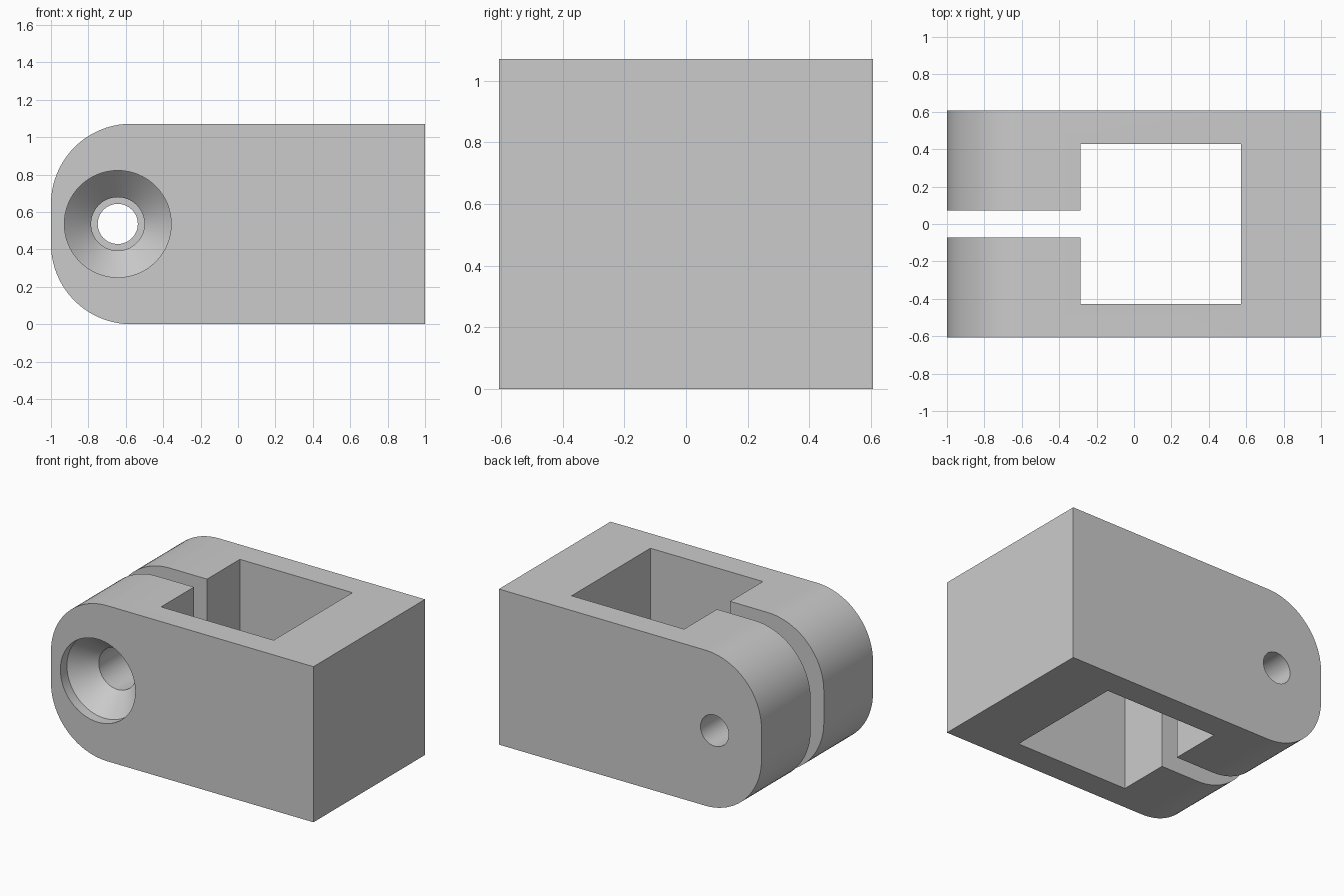
import bpy, bmesh, math
from mathutils import Matrix, Vector

cube = bpy.data.objects.get("Cube")
if cube:
    bpy.data.objects.remove(cube, do_unlink=True)

U = 1 / 28                                  # design unit: the block is 56 units long
LENGTH, WIDTH, HEIGHT, FILLET = 56, 34, 30, 12
SCREW_X, SCREW_Z = -18, HEIGHT / 2

grey = bpy.data.materials.new("light_grey")
grey.use_nodes = True
colour = (0.6, 0.6, 0.6, 1)
grey.diffuse_color = colour
grey.node_tree.nodes["Principled BSDF"].inputs["Base Color"].default_value = colour


def make_object(name, bm):
    bmesh.ops.recalc_face_normals(bm, faces=bm.faces)
    bmesh.ops.scale(bm, vec=(U, U, U), verts=bm.verts)
    mesh = bpy.data.meshes.new(name)
    bm.to_mesh(mesh)
    bm.free()
    mesh.materials.append(grey)
    obj = bpy.data.objects.new(name, mesh)
    bpy.context.collection.objects.link(obj)
    return obj


def box(name, x0, x1, y0, y1, z0, z1):
    bm = bmesh.new()
    bmesh.ops.create_cube(bm, size=1)
    bmesh.ops.scale(bm, vec=(x1 - x0, y1 - y0, z1 - z0), verts=bm.verts)
    bmesh.ops.translate(bm, vec=((x0 + x1) / 2, (y0 + y1) / 2, (z0 + z1) / 2), verts=bm.verts)
    return make_object(name, bm)


def clamp_block(steps=20):
    """Side outline with two rounded corners, extruded across the width."""
    left, right = -LENGTH / 2, LENGTH / 2
    outline = [(right, 0), (right, HEIGHT)]
    for cz, start in ((HEIGHT - FILLET, 90), (FILLET, 180)):
        for i in range(steps + 1):
            a = math.radians(start + 90 * i / steps)
            outline.append((left + FILLET + FILLET * math.cos(a), cz + FILLET * math.sin(a)))
    bm = bmesh.new()
    side = bm.faces.new([bm.verts.new((x, -WIDTH / 2, z)) for x, z in outline])
    ext = bmesh.ops.extrude_face_region(bm, geom=[side])
    moved = [g for g in ext["geom"] if isinstance(g, bmesh.types.BMVert)]
    bmesh.ops.translate(bm, vec=(0, WIDTH, 0), verts=moved)
    return make_object("clamp_block", bm)


def screw_cutter(segments=64):
    """Countersink, clearance hole and narrower rear hole as one turned profile."""
    front, back = -WIDTH / 2, WIDTH / 2
    profile = [(0, front - 1), (8, front - 1), (8, front + 2), (4, front + 6),
               (4, 0), (3, 0), (3, back + 1), (0, back + 1)]
    bm = bmesh.new()
    verts = [bm.verts.new((r, y, 0)) for r, y in profile]
    edges = [bm.edges.new(pair) for pair in zip(verts, verts[1:])]
    bmesh.ops.spin(bm, geom=verts + edges, cent=(0, 0, 0), axis=(0, 1, 0),
                   angle=2 * math.pi, steps=segments)
    bmesh.ops.remove_doubles(bm, verts=bm.verts, dist=0.001)
    bmesh.ops.translate(bm, vec=(SCREW_X, 0, SCREW_Z), verts=bm.verts)
    return make_object("screw_cutter", bm)


block = clamp_block()
cutters = [
    box("pocket_cutter", -8, 16, -12, 12, -2, HEIGHT + 2),    # square opening
    box("slot_cutter", -LENGTH / 2 - 2, -4, -2, 2, -2, HEIGHT + 2),  # clamping gap
    screw_cutter(),
]

# Cut the openings, then discard the cutters
bpy.ops.object.select_all(action="DESELECT")
bpy.context.view_layer.objects.active = block
block.select_set(True)
for cutter in cutters:
    cutter.hide_render = True
    mod = block.modifiers.new(cutter.name, "BOOLEAN")
    mod.operation, mod.solver, mod.object = "DIFFERENCE", "EXACT", cutter
    bpy.ops.object.modifier_apply(modifier=mod.name)
    bpy.data.objects.remove(cutter, do_unlink=True)

# Smooth curved walls, keep corners crisp
bpy.ops.object.shade_smooth_by_angle(angle=math.radians(30))
